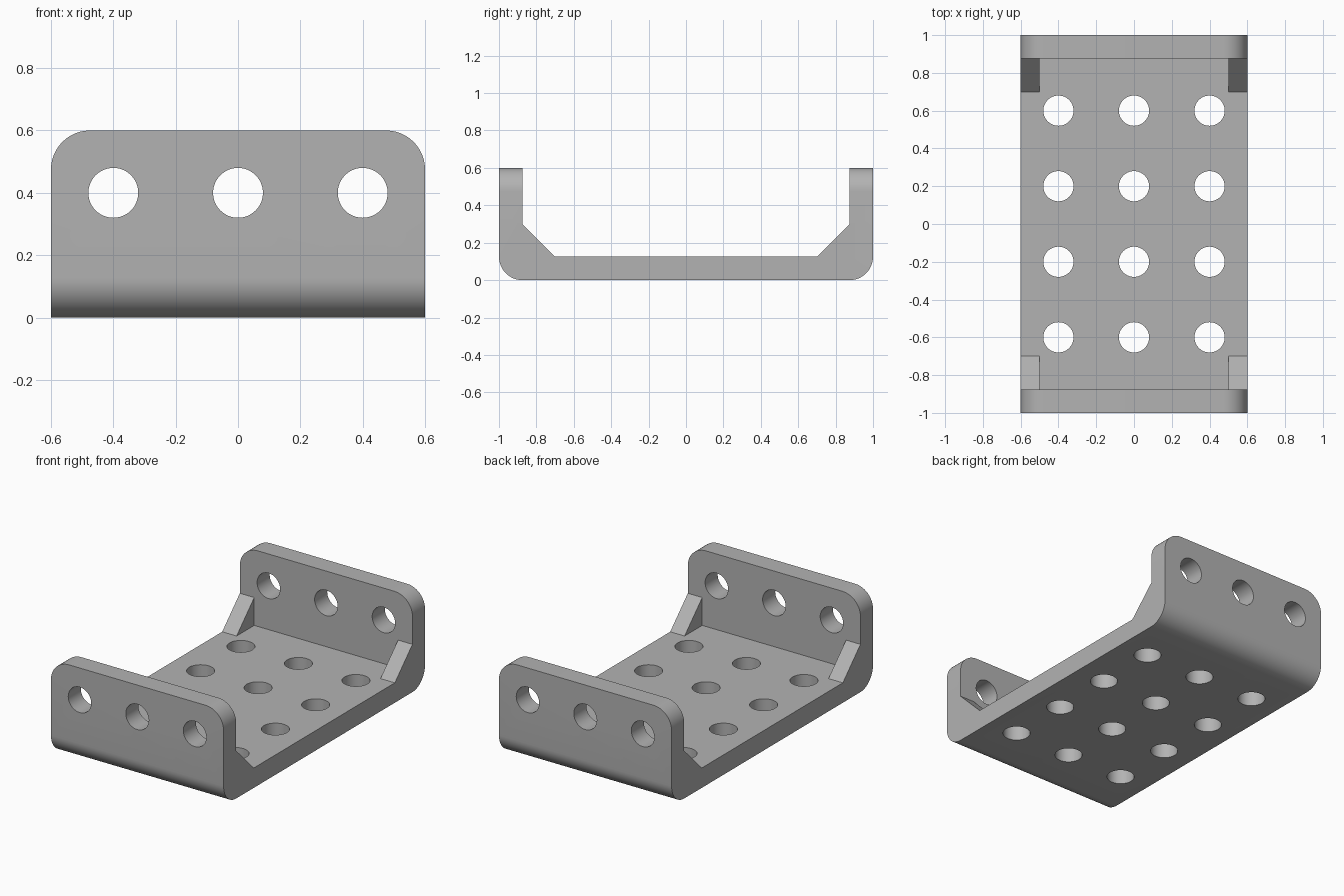
import bpy, bmesh, math
from mathutils import Matrix

cube = bpy.data.objects.get("Cube")
if cube:
    bpy.data.objects.remove(cube, do_unlink=True)

WIDTH, LENGTH, HEIGHT = 1.2, 2.0, 0.6
WALL, RADIUS, HOLE = 0.125, 0.125, 0.08
HX, HY = WIDTH / 2, LENGTH / 2

metal = bpy.data.materials.new("plain grey")
metal.use_nodes = True
GREY = (0.45, 0.45, 0.45, 1)
metal.diffuse_color = GREY
metal.node_tree.nodes["Principled BSDF"].inputs["Base Color"].default_value = GREY


def add_object(name, bm):
    bmesh.ops.recalc_face_normals(bm, faces=bm.faces)
    mesh = bpy.data.meshes.new(name)
    bm.to_mesh(mesh)
    bm.free()
    mesh.materials.append(metal)
    ob = bpy.data.objects.new(name, mesh)
    bpy.context.collection.objects.link(ob)
    return ob


def extrude_profile(bm, points, x0, x1):
    """Extrude a (y, z) outline along x."""
    face = bm.faces.new([bm.verts.new((x0, y, z)) for y, z in points])
    result = bmesh.ops.extrude_face_region(bm, geom=[face])
    verts = [g for g in result["geom"] if isinstance(g, bmesh.types.BMVert)]
    bmesh.ops.translate(bm, verts=verts, vec=(x1 - x0, 0, 0))


def boolean(target, tool, operation):
    mod = target.modifiers.new(operation.lower(), "BOOLEAN")
    mod.operation, mod.solver, mod.object = operation, "EXACT", tool
    bpy.context.view_layer.objects.active = target
    bpy.ops.object.modifier_apply(modifier=mod.name)
    bpy.data.objects.remove(tool, do_unlink=True)


# Channel: base with two end walls
bm = bmesh.new()
half = [(HY, 0), (HY, HEIGHT), (HY - WALL, HEIGHT), (HY - WALL, WALL)]
extrude_profile(bm, half + [(-y, z) for y, z in reversed(half)], -HX, HX)


def is_rounded(edge):
    a, b = (v.co for v in edge.verts)
    bottom = max(a.z, b.z) < 0.01 and abs(a.x - b.x) > 1
    corner = min(a.z, b.z) > HEIGHT - 0.01 and abs(a.x - b.x) < 0.01
    return bottom or corner


bmesh.ops.bevel(bm, geom=[e for e in bm.edges if is_rounded(e)], offset=RADIUS,
                segments=12, profile=0.5, affect="EDGES")
bracket = add_object("bracket", bm)

# Corner gussets, sunk slightly into the base and walls
bm = bmesh.new()
gusset = [(0.7, WALL), (0.875, 0.3), (0.9, 0.3), (0.9, 0.1), (0.7, 0.1)]
for side in (-1, 1):
    for end in (-1, 1):
        extrude_profile(bm, [(end * y, z) for y, z in gusset], side * 0.5, side * HX)
boolean(bracket, add_object("gussets", bm), "UNION")

# Round holes through the base and both end walls
bm = bmesh.new()


def add_hole(matrix, depth):
    bmesh.ops.create_cone(bm, cap_ends=True, segments=48, radius1=HOLE,
                          radius2=HOLE, depth=depth, matrix=matrix)


for x in (-0.4, 0, 0.4):
    for y in (-0.6, -0.2, 0.2, 0.6):
        add_hole(Matrix.Translation((x, y, 0.05)), 0.3)
    add_hole(Matrix.Translation((x, 0, 0.4)) @ Matrix.Rotation(math.pi / 2, 4, "X"), 2.2)
boolean(bracket, add_object("hole_cutter", bm), "DIFFERENCE")

# Smooth rounds with crisp edges
bpy.ops.object.select_all(action="DESELECT")
bracket.select_set(True)
bpy.context.view_layer.objects.active = bracket
bpy.ops.object.shade_smooth_by_angle(angle=math.radians(30))
